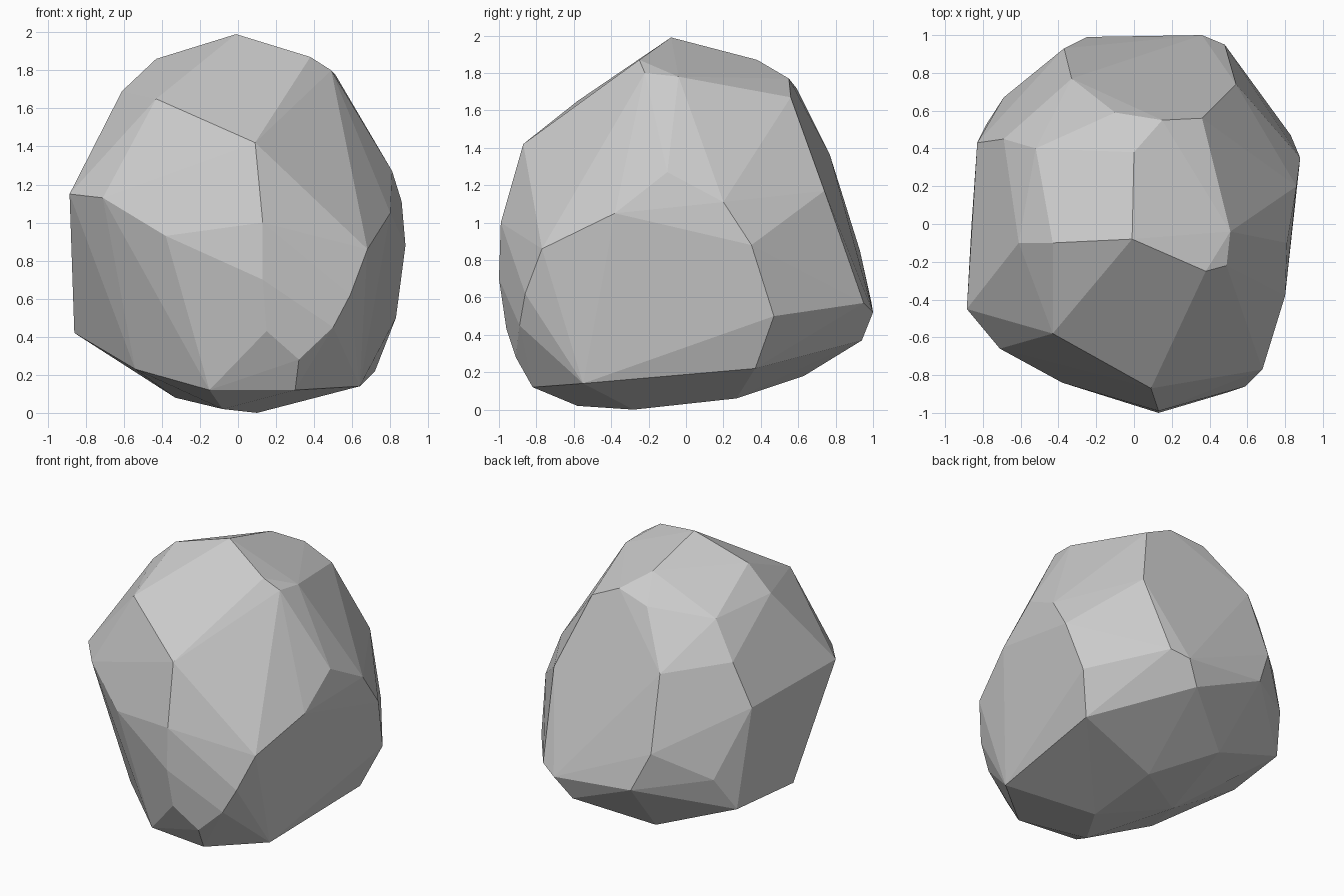
import bpy, bmesh

# Corner points of the faceted boulder, wrapped by a convex hull
corners = [
    # crown
    (-.01, -.08, 1.99), (.38, -.25, 1.87), (.49, -.22, 1.8),
    (.51, -.04, 1.78), (.36, .56, 1.67), (.15, .55, 1.77), (-.1, .59, 1.72),
    (-.43, -.1, 1.86), (-.61, -.1, 1.69), (-.43, -.58, 1.65), (0, .38, 1.87),
    (-.52, .4, 1.67),
    # front
    (.09, -.87, 1.42), (.13, -.99, 1.0), (.13, -1, .7), (-.71, -.66, 1.13),
    (-.38, -.84, .93), (.68, -.77, .86), (.59, -.86, .62), (.5, -.89, .45),
    (.32, -.91, .28), (.15, -.96, .43), (.3, -.82, .12), (-.15, -.77, .12),
    (-.54, -.46, .23),
    # left
    (-.885, -.45, 1.15), (-.86, 0, .42), (-.83, .43, 1.12),
    (-.69, .45, 1.42), (-.69, .67, .65), (-.78, .53, .41),
    # back
    (-.33, .77, 1.36), (-.37, .93, .85), (-.25, .99, .58), (.36, 1, .52),
    (.48, .95, .57), (.54, .74, 1.17), (.25, .94, .37),
    # right
    (.81, -.1, 1.27), (.86, .2, 1.11), (.88, .35, .88), (.83, .47, .5),
    (.8, -.38, 1.05), (.72, .37, .22), (.64, -.55, .14),
    # underside
    (.1, -.28, 0), (-.08, -.58, .02), (.1, .27, .06), (-.33, 0, .08),
    (-.2, .63, .18),
]

bm = bmesh.new()
for c in corners:
    bm.verts.new(c)
hull = bmesh.ops.convex_hull(bm, input=bm.verts[:])
inner = {g for g in hull["geom_interior"] if isinstance(g, bmesh.types.BMVert)}
bmesh.ops.delete(bm, geom=list(inner), context='VERTS')
# merge nearly coplanar triangles into broad facets
bmesh.ops.dissolve_limit(bm, angle_limit=0.05, verts=bm.verts[:], edges=bm.edges[:])
bmesh.ops.recalc_face_normals(bm, faces=bm.faces[:])

mesh = bpy.data.meshes.new("boulder")
bm.to_mesh(mesh)
bm.free()
boulder = bpy.data.objects.new("boulder", mesh)
bpy.context.collection.objects.link(boulder)
